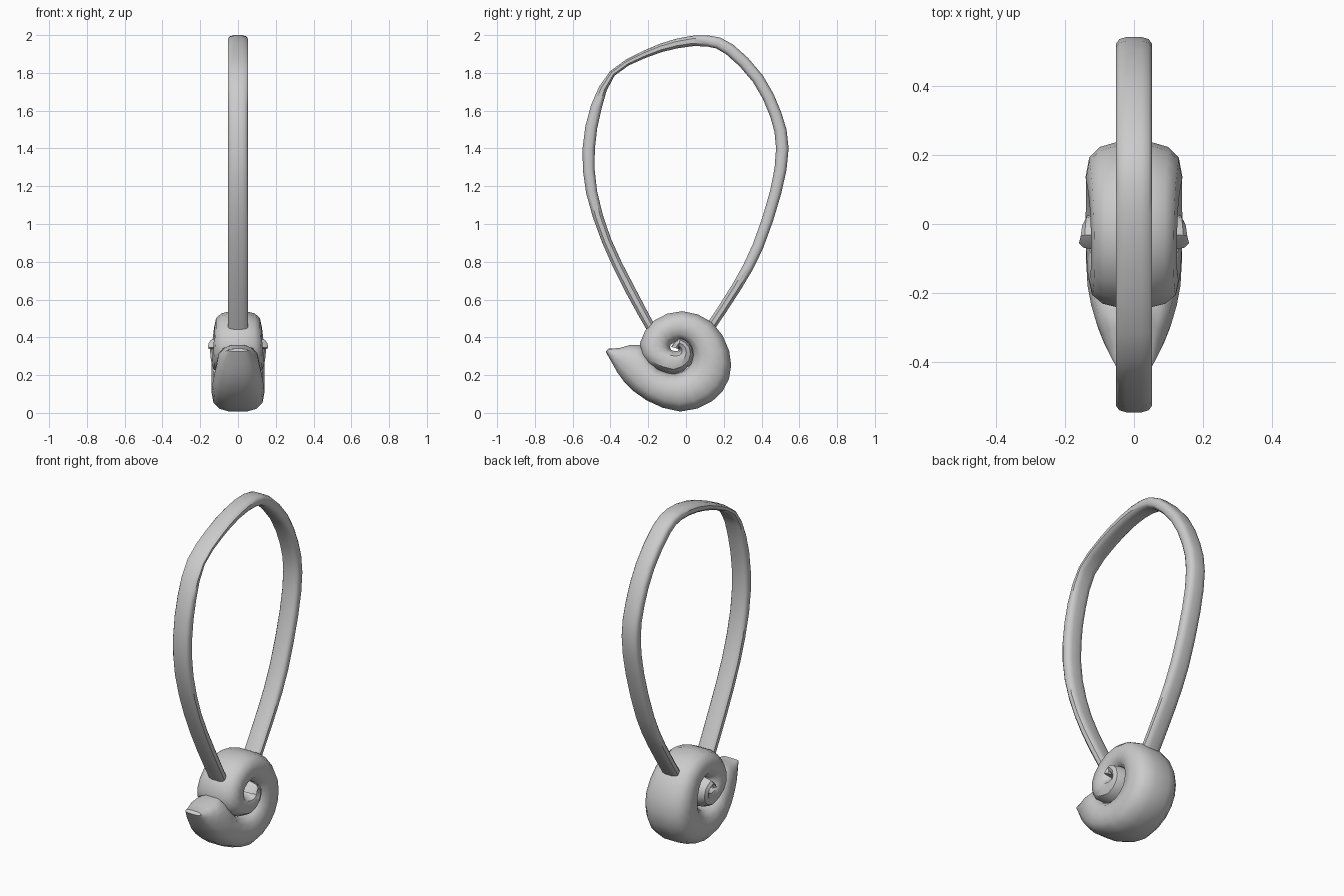
import bpy, bmesh, math
from mathutils import Vector

cube = bpy.data.objects.get("Cube")
if cube:
    bpy.data.objects.remove(cube, do_unlink=True)

grey = bpy.data.materials.new("plain grey")
grey.use_nodes = True
colour = (0.6, 0.6, 0.6, 1)
grey.diffuse_color = colour
grey.node_tree.nodes["Principled BSDF"].inputs["Base Color"].default_value = colour


def smooth_path(points, steps):
    """Catmull-Rom interpolation of equally long tuples."""
    pts = [Vector(p) for p in points]
    out = []
    for i in range(len(pts) - 1):
        a, b, c = pts[max(i - 1, 0)], pts[i], pts[i + 1]
        d = pts[min(i + 2, len(pts) - 1)]
        for s in range(steps):
            t = s / steps
            out.append(b + (c - a) * (t / 2) + (a * 2 - b * 5 + c * 4 - d) * (t * t / 2)
                       + (b * 3 - a - c * 3 + d) * (t ** 3 / 2))
    return out + [pts[-1]]


def loft(name, sections, sides, power):
    """Skin rounded sections: (outer point, inner point, half width)."""
    bm = bmesh.new()
    rings = []
    for outer, inner, half in sections:
        mid, arm = (outer + inner) / 2, (outer - inner) / 2
        ring = []
        for k in range(sides):
            a = 2 * math.pi * (k + 0.5) / sides
            c, s = math.cos(a), math.sin(a)
            u = math.copysign(abs(c) ** (2 / power), c)
            v = math.copysign(abs(s) ** (2 / power), s)
            p = mid + arm * u
            ring.append(bm.verts.new((half * v, p.x, p.y)))
        rings.append(ring)
    for r, q in zip(rings, rings[1:]):
        for k in range(sides):
            n = (k + 1) % sides
            bm.faces.new((r[k], r[n], q[n], q[k]))
    bm.faces.new(rings[0])
    bm.faces.new(rings[-1])
    bmesh.ops.recalc_face_normals(bm, faces=bm.faces)
    mesh = bpy.data.meshes.new(name)
    bm.to_mesh(mesh)
    bm.free()
    mesh.materials.append(grey)
    ob = bpy.data.objects.new(name, mesh)
    bpy.context.collection.objects.link(ob)
    bpy.ops.object.select_all(action='DESELECT')
    ob.select_set(True)
    bpy.context.view_layer.objects.active = ob
    bpy.ops.object.shade_smooth_by_angle(angle=math.radians(40))
    return ob


# Coiled shell: outer edge (y, z), inner edge (y, z), half width, from lip to hub
coil = [
    (-.425, .325, -.41, .34, .05), (-.39, .26, -.35, .345, .075),
    (-.33, .165, -.24, .36, .11), (-.21, .065, -.15, .24, .135),
    (-.03, .005, -.05, .21, .14), (.14, .06, .01, .24, .14),
    (.23, .18, .03, .28, .14), (.23, .33, .03, .33, .14),
    (.14, .48, .0, .37, .13), (-.02, .54, -.04, .38, .125),
    (-.17, .49, -.08, .36, .125), (-.245, .37, -.08, .34, .13),
    (-.21, .26, -.07, .33, .135), (-.07, .2, -.05, .33, .14),
    (.03, .26, -.04, .33, .145), (.035, .35, -.04, .335, .15),
    (-.03, .4, -.04, .34, .155), (-.08, .35, -.03, .335, .16),
]
sections = [(Vector(p[:2]), Vector(p[2:4]), p[4]) for p in smooth_path(coil, 2)]
loft("coiled_shell", sections, 14, 2.7)

# Strap: centre line (y, z) and half thickness, front root over the top to back root
band = [
    (-.18, .44, .025), (-.3, .66, .028), (-.42, .91, .026), (-.5, 1.17, .03),
    (-.515, 1.4, .033), (-.475, 1.62, .03), (-.39, 1.797, .017), (-.22, 1.898, .02),
    (-.05, 1.955, .026), (.11, 1.97, .03), (.23, 1.925, .032), (.38, 1.77, .032),
    (.475, 1.58, .032), (.51, 1.4, .034), (.475, 1.17, .031), (.38, .88, .03),
    (.27, .67, .027), (.12, .44, .025),
]
path = smooth_path(band, 2)
sections = []
for i, p in enumerate(path):
    ahead, behind = path[min(i + 1, len(path) - 1)], path[max(i - 1, 0)]
    normal = Vector((behind.y - ahead.y, ahead.x - behind.x)).normalized()
    centre = Vector((p.x, p.y))
    sections.append((centre + normal * p.z, centre - normal * p.z, .053))
loft("strap_loop", sections, 12, 3.2)
